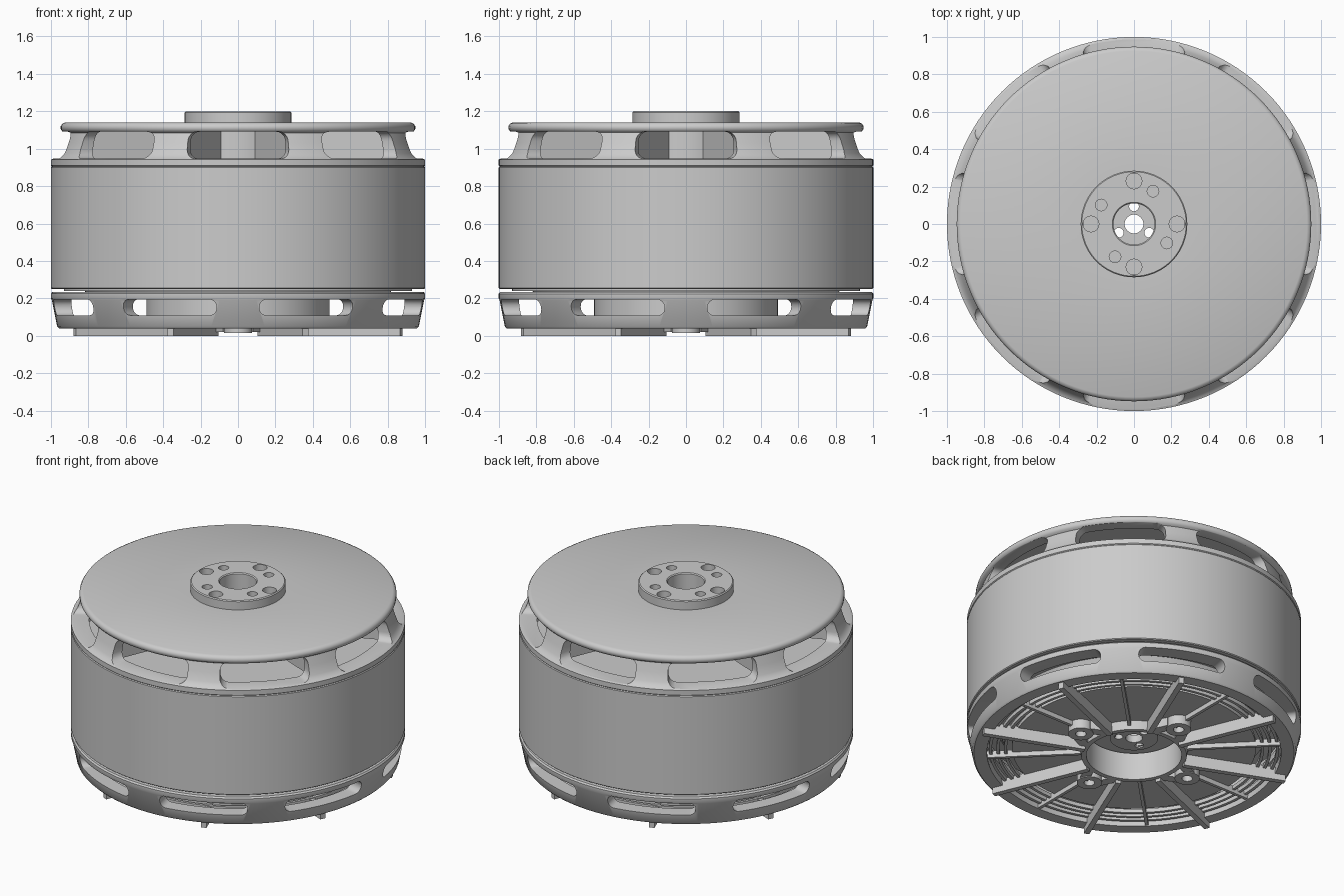
import bpy, bmesh, math
from mathutils import Matrix, Vector

if "Cube" in bpy.data.objects:
    bpy.data.objects.remove(bpy.data.objects["Cube"])

N = 128


def smooth(ob, angle=35):
    bpy.ops.object.select_all(action='DESELECT')
    ob.select_set(True)
    bpy.context.view_layer.objects.active = ob
    bpy.ops.object.shade_smooth_by_angle(angle=math.radians(angle))


def finish(name, bm):
    bmesh.ops.recalc_face_normals(bm, faces=bm.faces)
    me = bpy.data.meshes.new(name)
    bm.to_mesh(me)
    bm.free()
    ob = bpy.data.objects.new(name, me)
    bpy.context.collection.objects.link(ob)
    smooth(ob)
    return ob


def add_revolve(bm, profile, n=N, centre=(0, 0)):
    """Revolve a closed (radius, z) profile around a vertical axis."""
    rings = []
    for i in range(n):
        a = 2 * math.pi * i / n
        rings.append([bm.verts.new((centre[0] + r * math.cos(a), centre[1] + r * math.sin(a), z))
                      for r, z in profile])
    m = len(profile)
    for i in range(n):
        p, q = rings[i], rings[(i + 1) % n]
        for j in range(m):
            k = (j + 1) % m
            bm.faces.new((p[j], q[j], q[k], p[k]))


def revolve(name, profile, n=N):
    bm = bmesh.new()
    add_revolve(bm, profile, n)
    return finish(name, bm)


def tube(r0, r1, z0, z1):
    return [(r0, z0), (r1, z0), (r1, z1), (r0, z1)]


def add_cyl(bm, r, z0, z1, x=0, y=0, n=32):
    bmesh.ops.create_cone(bm, cap_ends=True, segments=n, radius1=r, radius2=r, depth=z1 - z0,
                          matrix=Matrix.Translation((x, y, (z0 + z1) / 2)))


def add_bar(bm, deg, r0, r1, width, z0, z1):
    mat = (Matrix.Rotation(math.radians(deg), 4, 'Z')
           @ Matrix.Translation(((r0 + r1) / 2, 0, (z0 + z1) / 2))
           @ Matrix.Diagonal((r1 - r0, width, z1 - z0, 1)))
    bmesh.ops.create_cube(bm, size=1, matrix=mat)


def add_slot(bm, deg, r0, r1, w, h, zc, corner, flare):
    """Radial prism with rounded-rectangle section, wider at the outside."""
    rot = Matrix.Rotation(math.radians(deg), 4, 'Z')
    loops = []
    for r, s in ((r0, 1.0), (r1, flare)):
        loop = []
        for q in range(4):
            cy = (w * s / 2 - corner) * (1 if q in (0, 3) else -1)
            cz = (h / 2 - corner) * (1 if q in (0, 1) else -1)
            for k in range(7):
                a = math.radians(90 * q + 15 * k)
                loop.append(bm.verts.new(rot @ Vector((r, cy + corner * math.cos(a),
                                                       zc + cz + corner * math.sin(a)))))
        loops.append(loop)
    a, b = loops
    for i in range(len(a)):
        j = (i + 1) % len(a)
        bm.faces.new((a[i], a[j], b[j], b[i]))
    bm.faces.new(a)
    bm.faces.new(b)


def cut(ob, bm):
    """Subtract a cutter mesh and discard the cutter."""
    cutter = finish("cutter", bm)
    cutter.hide_render = True
    mod = ob.modifiers.new("cut", 'BOOLEAN')
    mod.operation, mod.solver, mod.object = 'DIFFERENCE', 'EXACT', cutter
    bpy.ops.object.select_all(action='DESELECT')
    bpy.context.view_layer.objects.active = ob
    ob.select_set(True)
    bpy.ops.object.modifier_move_to_index(modifier="cut", index=0)
    bpy.ops.object.modifier_apply(modifier="cut")
    bpy.data.objects.remove(cutter)
    smooth(ob)


def polar(r, deg):
    return r * math.cos(math.radians(deg)), r * math.sin(math.radians(deg))


# Outer can
revolve("outer_can", [(0.92, 0.24), (0.92, 0.905), (0.995, 0.905), (1.0, 0.90),
                      (1.0, 0.255), (0.995, 0.25), (0.93, 0.25), (0.93, 0.24)])

# Upper bell: sloped side wall, rounded lip and flat top
bell = revolve("top_bell", [(0.27, 1.10), (0.86, 1.10), (0.89, 0.95), (0.90, 0.905), (0.995, 0.905),
                            (1.0, 0.91), (1.0, 0.942), (0.985, 0.948), (0.965, 0.975), (0.945, 1.03),
                            (0.927, 1.085), (0.94, 1.093), (0.948, 1.105), (0.948, 1.12),
                            (0.94, 1.133), (0.925, 1.14), (0.27, 1.14)])
bm = bmesh.new()
for k in range(8):
    add_slot(bm, 45 * k, 0.80, 1.06, 0.49, 0.144, 1.019, 0.05, 1.24)
cut(bell, bm)

# Spokes and core under the bell top
bm = bmesh.new()
for k in range(8):
    add_bar(bm, 22.5 + 45 * k, 0.28, 0.90, 0.05, 0.91, 1.105)
finish("bell_spokes", bm)
revolve("bell_core", tube(0.11, 0.30, 0.88, 1.12), 64)

# Raised hub with bolt holes
hub = revolve("top_hub", [(0.11, 1.10), (0.285, 1.10), (0.285, 1.194), (0.279, 1.2),
                          (0.116, 1.2), (0.11, 1.194)], 96)
bm = bmesh.new()
for k in range(4):
    add_cyl(bm, 0.042, 1.13, 1.3, *polar(0.23, 90 * k))
    add_cyl(bm, 0.031, 1.13, 1.3, *polar(0.203, 60 + 90 * k))
cut(hub, bm)

# Central sleeve and its perforated end disc
revolve("centre_sleeve", tube(0.11, 0.145, 0.15, 1.12), 64)
disc = revolve("end_disc", tube(0.05, 0.145, 0.14, 0.19), 64)
bm = bmesh.new()
for k in range(3):
    add_cyl(bm, 0.026, 0.1, 0.3, *polar(0.094, 90 + 120 * k))
cut(disc, bm)

# Stator body closing the inside of the can
revolve("stator", [(0.145, 0.21), (0.80, 0.21), (0.82, 0.24), (0.90, 0.25),
                   (0.90, 0.86), (0.145, 0.86)])

# Base ring with side windows
base = revolve("base_ring", [(0.88, 0.04), (0.957, 0.04), (0.967, 0.05), (0.995, 0.19), (1.0, 0.20),
                             (1.0, 0.225), (0.992, 0.235), (0.90, 0.235), (0.90, 0.20), (0.88, 0.06)])
bm = bmesh.new()
for k in range(8):
    add_slot(bm, 22.5 + 45 * k, 0.78, 1.08, 0.48, 0.085, 0.152, 0.04, 1.22)
cut(base, bm)

# Base floor plate, its raised centre and the open bore
revolve("base_plate", [(0.285, 0.02), (0.315, 0.02), (0.325, 0.075), (0.73, 0.075), (0.73, 0.10),
                       (0.49, 0.10), (0.49, 0.20), (0.285, 0.20)])

# Concentric grille rings
bm = bmesh.new()
for r in (0.76, 0.805, 0.85):
    add_revolve(bm, tube(r, r + 0.018, 0.065, 0.09))
finish("grille_rings", bm)

# Main and minor radial ribs
bm = bmesh.new()
for k in range(8):
    add_bar(bm, 22.5 + 45 * k, 0.31, 0.945, 0.034, 0.0, 0.085)
finish("main_ribs", bm)
bm = bmesh.new()
for k in range(8):
    add_bar(bm, 45 * k, 0.32, 0.90, 0.02, 0.045, 0.09)
finish("minor_ribs", bm)

# Mounting ears with screw holes and webs back to the bore wall
bm = bmesh.new()
for k in range(4):
    add_revolve(bm, tube(0.032, 0.075, 0.015, 0.09), 32, polar(0.415, 90 * k))
finish("mount_ears", bm)
bm = bmesh.new()
for k in range(4):
    for side in (-1, 1):
        mat = (Matrix.Rotation(math.radians(90 * k), 4, 'Z')
               @ Matrix.Translation((0.345, side * 0.075, 0.055))
               @ Matrix.Rotation(math.radians(-side * 25), 4, 'Z')
               @ Matrix.Diagonal((0.11, 0.06, 0.07, 1)))
        bmesh.ops.create_cube(bm, size=1, matrix=mat)
finish("ear_webs", bm)
